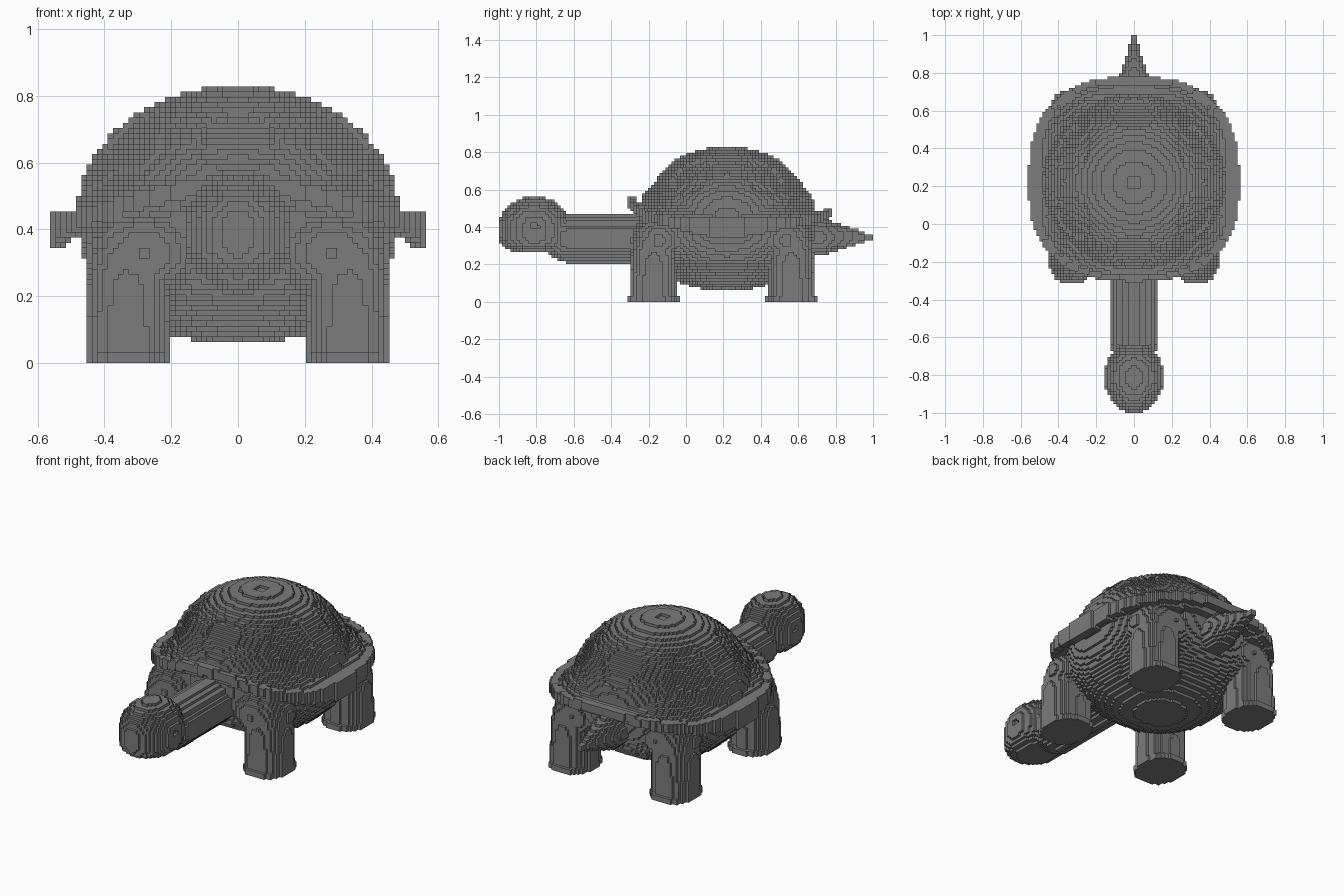
import bpy
import math

H = 2 / 128                      # edge length of one block
CY = 0.22                        # shell centre along y

cube = bpy.data.objects.get("Cube")
if cube:
    bpy.data.objects.remove(cube, do_unlink=True)

grey = bpy.data.materials.new("stone_grey")
grey.use_nodes = True
colour = (0.2, 0.2, 0.2, 1)
grey.diffuse_color = colour
grey.node_tree.nodes["Principled BSDF"].inputs["Base Color"].default_value = colour


def ellipsoid(p, centre, radii, power=2):
    """Below 1 inside a (super)ellipsoid."""
    return sum((abs(a - c) / r) ** power for a, c, r in zip(p, centre, radii))


# Domed shell and flatter belly, with six shallow round scutes and a crown dimple
def shell(x, y, z):
    power = 2 if z > 0.446 else 2.3
    d = ellipsoid((x, y, z), (0, CY, 0.446), (0.482, 0.475, 0.385), power)
    if d > 1:
        return False
    if z > 0.45 and d > 0.88:
        for i in range(6):
            a = math.radians(30 + 60 * i)
            centre = (0.38 * math.cos(a), CY + 0.38 * math.sin(a), 0.67)
            if math.dist((x, y, z), centre) < 0.12:
                return d < 0.91
        if math.hypot(x, y - CY) < 0.035:
            return z < 0.82
    return True


# Wavy, squarish flange around the shell: raised at front and back, with a lip
def rim(x, y, z):
    dy = y - CY
    ry = 0.56 if dy > 0 else 0.525
    u, v = abs(x) / 0.557, abs(dy) / ry
    rho = (u ** 2.6 + v ** 2.6) ** (1 / 2.6)
    if not 0.7 < rho < 1:
        return False
    side, end = u / math.hypot(u, v), v / math.hypot(u, v)
    slope = (0.1 + 2 * (side * end) ** 2) * max(0, 0.93 - rho)
    top = 0.45 + end ** 4 * (0.025 if dy > 0 else 0.08) + slope
    depth = 0.052 + slope
    if rho > 0.93:
        top += 0.03 * end ** 4
        depth += 0.055 * side ** 8
    return top - depth < z < top


# Rounded head with a blunt jaw and small sunken eyes
def head(x, y, z):
    if abs(x) > 0.14 and math.hypot(y + 0.81, z - 0.405) < 0.022:
        return False
    flat = ((x / 0.157) ** 2 + ((y + 0.81) / 0.19) ** 2)
    dz = (z - 0.41) / 0.152
    return flat + abs(dz) ** (2 if dz > 0 else 5) < 1


# Round neck with a soft front end
def neck(x, y, z):
    return math.dist((x, min(0, y + 0.63), z), (0, 0, 0.337)) < 0.127


# Tapered tail
def tail(x, y, z):
    t = 1.03 - y
    return math.hypot(x / 0.3, (z - 0.345) / 0.34) < min(t, 0.3)


# Leg with a flared foot and a rounded top, blended into the body by a shoulder
def leg(side, ly):
    inward = 0.03 if ly < CY else -0.03

    def inside(x, y, z):
        if x * side < 0:
            return False
        flare = 0.02 if z < 0.03 else 0
        column = ellipsoid((x * side, y, z), (0.33, ly, 0),
                           (0.122, 0.122 + flare, 1), 2.5) + (z / 0.47) ** 4
        shoulder = ellipsoid((x * side, y, z), (0.28, ly + inward, 0.33),
                             (0.17, 0.145, 0.14))
        return column < 1 or shoulder < 1
    return inside


# Each part: test and bounds (half width, y from, y to, z from, z to)
parts = {
    "shell": (shell, 0.5, -0.3, 0.72, 0, 0.86),
    "shell_rim": (rim, 0.58, -0.34, 0.8, 0.3, 0.62),
    "head": (head, 0.2, -1, -0.6, 0.2, 0.6),
    "neck": (neck, 0.2, -0.8, 0, 0.18, 0.5),
    "tail": (tail, 0.15, 0.5, 1, 0.2, 0.5),
}
for side, side_name in ((1, "left"), (-1, "right")):
    for ly, place in ((-0.175, "front"), (0.565, "rear")):
        parts[f"{place}_{side_name}_leg"] = (leg(side, ly), 0.5, ly - 0.25, ly + 0.25, 0, 0.5)


def fill(test, half, y0, y1, z0, z1):
    """Set of block indices whose centres lie inside the part."""
    def span(a, b):
        return range(round(a / H), round(b / H))
    return {(i, j, k)
            for i in span(-half, half) for j in span(y0, y1) for k in span(z0, z1)
            if test((i + 0.5) * H, (j + 0.5) * H, (k + 0.5) * H)}


blocks, taken = {}, set()
for name, spec in parts.items():
    blocks[name] = fill(*spec) - taken
    taken |= blocks[name]


def build(name, cells):
    """Skin the blocks, keeping only faces that are open to the air."""
    index, faces = {}, []
    for cell in cells:
        for axis in range(3):
            u, v = (axis + 1) % 3, (axis + 2) % 3
            for step in (0, 1):
                near = list(cell)
                near[axis] += 2 * step - 1
                if tuple(near) in taken:
                    continue
                face = []
                for du, dv in ((0, 0), (1, 0), (1, 1), (0, 1)):
                    corner = list(cell)
                    corner[axis] += step
                    corner[u] += du
                    corner[v] += dv
                    face.append(index.setdefault(tuple(corner), len(index)))
                faces.append(face if step else face[::-1])
    mesh = bpy.data.meshes.new(name)
    mesh.from_pydata([[c * H for c in corner] for corner in index], [], faces)
    mesh.materials.append(grey)
    bpy.context.collection.objects.link(bpy.data.objects.new(name, mesh))


for name, cells in blocks.items():
    build(name, cells)
